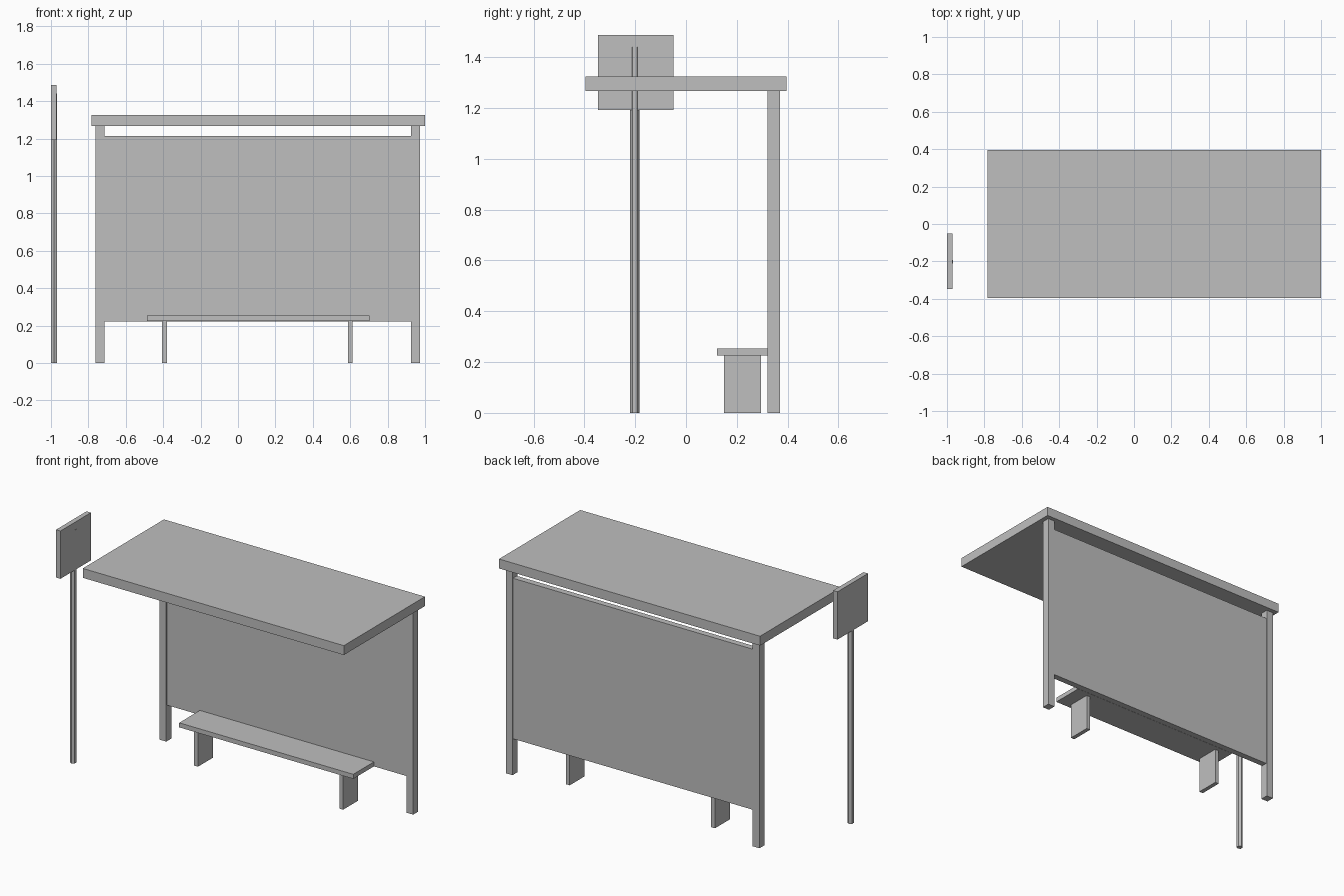
import bpy
import math

default = bpy.data.objects.get("Cube")
if default:
    bpy.data.objects.remove(default, do_unlink=True)

# Single plain grey material
grey = bpy.data.materials.new("plain grey")
grey.use_nodes = True
colour = (0.52, 0.52, 0.52, 1)
grey.diffuse_color = colour
grey.node_tree.nodes["Principled BSDF"].inputs["Base Color"].default_value = colour


def finish(name):
    obj = bpy.context.object
    obj.name = name
    obj.data.materials.append(grey)
    return obj


def box(name, x, y, z):
    """Box from (low, high) ranges on each axis."""
    bpy.ops.mesh.primitive_cube_add(size=1, location=[sum(r) / 2 for r in (x, y, z)])
    obj = finish(name)
    obj.scale = [r[1] - r[0] for r in (x, y, z)]
    bpy.ops.object.transform_apply(location=False, rotation=False, scale=True)
    return obj


# Shelter: roof, two rear posts and the back panel
box("roof", (-0.783, 1.0), (-0.396, 0.396), (1.267, 1.325))
for side, x in (("right", -0.738), ("left", 0.949)):
    box(side + "_post", (x - 0.023, x + 0.023), (0.321, 0.37), (0, 1.267))
box("back_panel", (-0.716, 0.927), (0.327, 0.365), (0.223, 1.214))

# Bench: seat plank on two slab legs
box("bench_seat", (-0.487, 0.702), (0.122, 0.323), (0.225, 0.253))
for side, x in (("right", -0.392), ("left", 0.6)):
    box(side + "_bench_leg", (x - 0.013, x + 0.013), (0.15, 0.296), (0, 0.225))

# Stop sign stand: six-sided pole running up inside a flat board
box("sign_board", (-1.0, -0.97), (-0.347, -0.05), (1.192, 1.487))
bpy.ops.mesh.primitive_cylinder_add(vertices=6, radius=0.0187, depth=1.44,
                                    location=(-0.984, -0.201, 0.72),
                                    rotation=(0, 0, math.radians(-2)))
finish("sign_pole")
